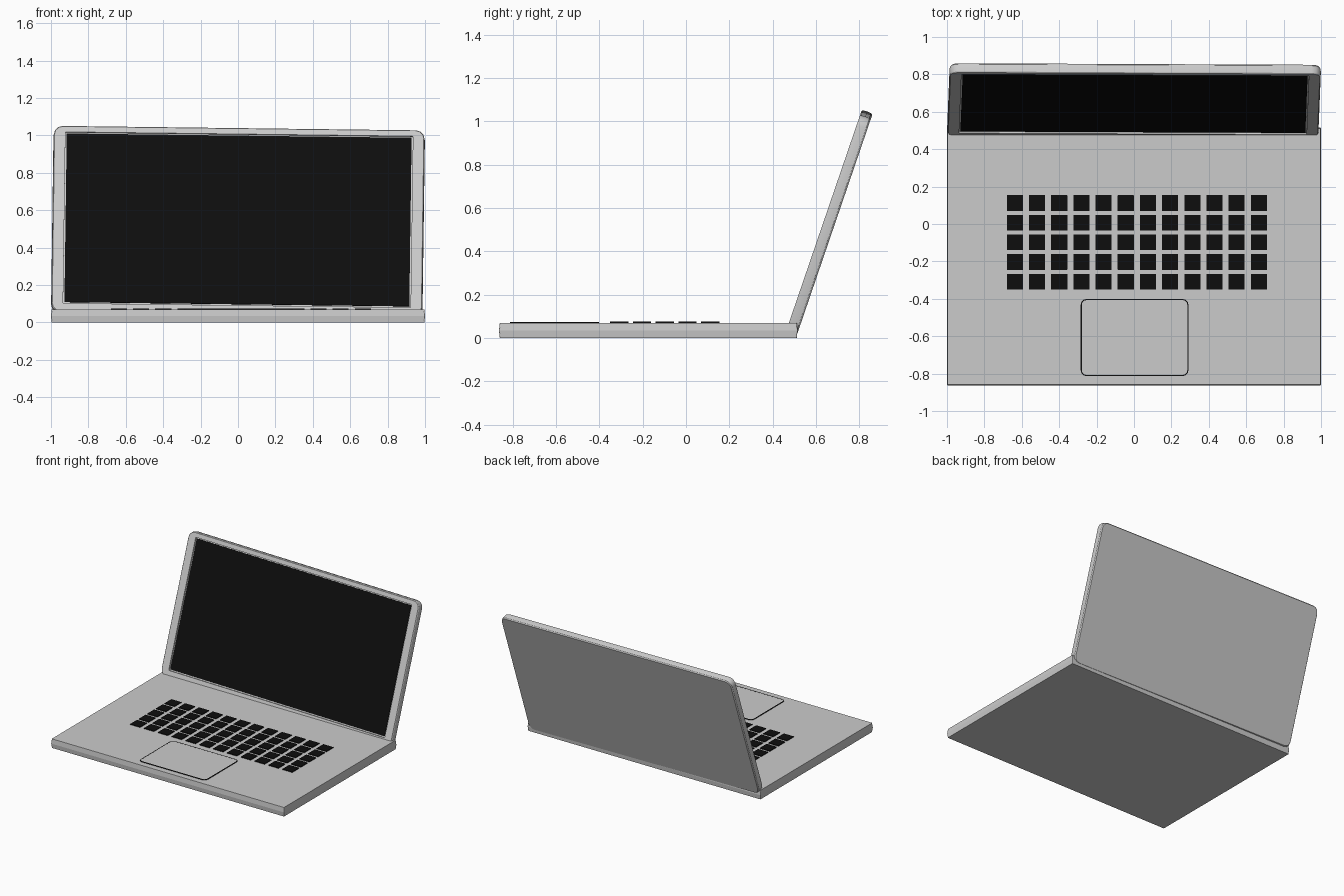
import bpy, bmesh
from math import sin, cos, pi, radians
from mathutils import Matrix

if "Cube" in bpy.data.objects:
    bpy.data.objects.remove(bpy.data.objects["Cube"])

black = bpy.data.materials.new("black")
black.diffuse_color = (0.004, 0.004, 0.004, 1)
black.use_nodes = True
black.node_tree.nodes["Principled BSDF"].inputs["Base Color"].default_value = black.diffuse_color


def rounded_rect(hw, hh, r, z, cy=0, seg=3):
    """Points of a rounded rectangle, counter-clockwise."""
    pts = []
    for k, (sx, sy) in enumerate([(1, 1), (-1, 1), (-1, -1), (1, -1)]):
        for i in range(seg + 1):
            a = (k + i / seg) * pi / 2
            pts.append((sx * (hw - r) + r * cos(a), cy + sy * (hh - r) + r * sin(a), z))
    return pts


def loft(name, loops, matrix, mat=None, closed=False, smooth=False):
    """Skin a stack of loops; cap both ends, or join them into a ring."""
    bm = bmesh.new()
    rings = [[bm.verts.new(p) for p in loop] for loop in loops]
    pairs = list(zip(rings, rings[1:]))
    if closed:
        pairs.append((rings[-1], rings[0]))
    else:
        bm.faces.new(rings[0][::-1])
        bm.faces.new(rings[-1])
    n = len(rings[0])
    for a, b in pairs:
        for i in range(n):
            j = (i + 1) % n
            bm.faces.new((a[i], a[j], b[j], b[i]))
    bmesh.ops.recalc_face_normals(bm, faces=bm.faces)
    me = bpy.data.meshes.new(name)
    bm.to_mesh(me)
    bm.free()
    ob = bpy.data.objects.new(name, me)
    bpy.context.collection.objects.link(ob)
    ob.matrix_world = matrix
    if mat:
        me.materials.append(mat)
    if smooth:
        bpy.context.view_layer.objects.active = ob
        ob.select_set(True)
        bpy.ops.object.shade_smooth_by_angle(angle=radians(30))
        ob.select_set(False)
    return ob


def slab(name, hw, hh, r, z0, z1, matrix, mat=None):
    return loft(name, [rounded_rect(hw, hh, r, z0), rounded_rect(hw, hh, r, z1)], matrix, mat)


# Base: thin slab with a soft ridge half way up its edge
TOP = 0.07
loft("base", [rounded_rect(1 - i, 0.689 - i, 0.004, z)
              for i, z in [(0.004, 0), (0, 0.034), (0.004, TOP)]],
     Matrix.Translation((0, -0.174, 0)))

# Keyboard: 5 rows of 12 square keys
for row in range(5):
    for col in range(12):
        at = Matrix.Translation((-0.637 + col * 0.1186, 0.112 - row * 0.105, TOP))
        slab(f"key_{row}_{col}", 0.043, 0.042, 0.001, -0.004, 0.005, at, black)

# Trackpad with a thin dark surround
pad = Matrix.Translation((0.003, -0.607, TOP))
loft("trackpad_outline", [rounded_rect(0.288 - i, 0.206 - i, 0.03 - i, z)
                          for i, z in [(0, -0.004), (0, 0.004), (0.006, 0.004), (0.006, -0.004)]],
     pad, black, closed=True)
slab("trackpad", 0.282, 0.2, 0.024, -0.004, 0.0035, pad)

# Lid: leaning back, very slightly skewed, with a recess for the screen
lid = (Matrix.Translation((0, 0.637, 0.5435)) @ Matrix.Rotation(radians(71.1), 4, 'X')
       @ Matrix.Rotation(radians(-0.75), 4, 'Z'))
shell = [rounded_rect(0.993 - i, 0.527 - i, 0.05 - i, z)
         for i, z in [(0.008, -0.053), (0.002, -0.046), (0, -0.027), (0.002, -0.005), (0.006, 0)]]
recess = [rounded_rect(0.929, 0.484, 0.003, z, 0.006) for z in (0, -0.01)]
loft("lid", shell + recess, lid, smooth=True)

# Screen panel in the recess
slab("screen", 0.922, 0.476, 0.001, -0.012, -0.006,
     lid @ Matrix.Translation((0, 0.007, 0)), black)
